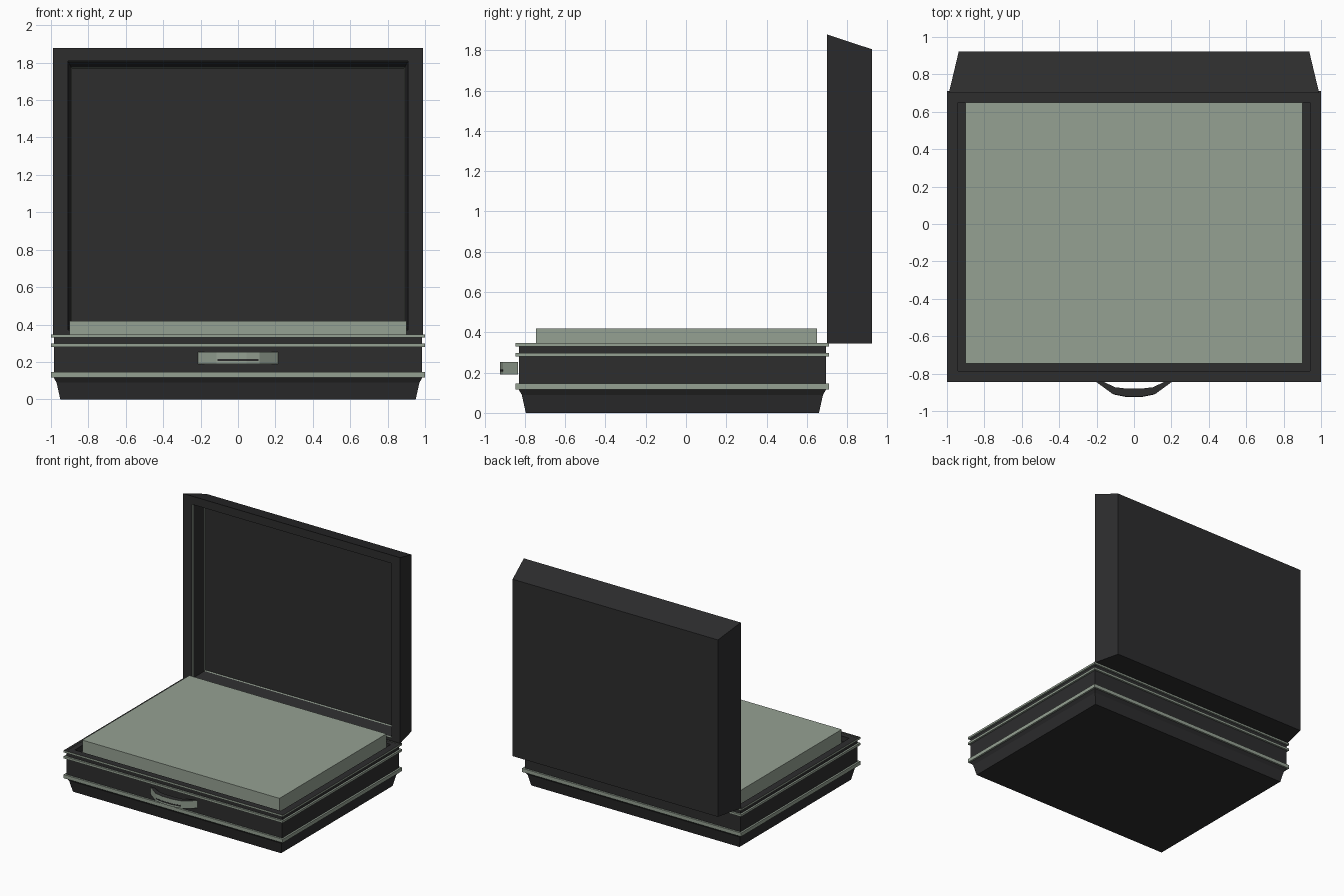
import bpy, bmesh, math

if "Cube" in bpy.data.objects:
    bpy.data.objects.remove(bpy.data.objects["Cube"])


def material(name, rgb):
    m = bpy.data.materials.new(name)
    m.diffuse_color = (*rgb, 1)
    m.use_nodes = True
    m.node_tree.nodes["Principled BSDF"].inputs["Base Color"].default_value = m.diffuse_color
    return m


DARK = material("black_leather", (0.026, 0.026, 0.027))
GREEN = material("sage_green", (0.30, 0.355, 0.29))


def loft(name, rings, bands=None, closed=False, first=DARK):
    """Skin equal-sized rings; bands lists the material index of each strip."""
    mesh = bpy.data.meshes.new(name)
    bm = bmesh.new()
    vs = [[bm.verts.new(p) for p in r] for r in rings]
    n, k = len(rings), len(rings[0])
    for i in range(n if closed else n - 1):
        a, b = vs[i], vs[(i + 1) % n]
        for j in range(k):
            f = bm.faces.new((a[j], a[(j + 1) % k], b[(j + 1) % k], b[j]))
            f.material_index = bands[i] if bands else 0
    if not closed:
        bm.faces.new(vs[0])
        bm.faces.new(vs[-1])
    bmesh.ops.recalc_face_normals(bm, faces=bm.faces)
    bm.to_mesh(mesh)
    bm.free()
    mesh.materials.append(first)
    mesh.materials.append(GREEN if first == DARK else DARK)
    ob = bpy.data.objects.new(name, mesh)
    bpy.context.collection.objects.link(ob)
    return ob


def flat(d, z):
    """Horizontal rectangle, inset d from the widest outline."""
    x, y0, y1 = 1 - d, -0.845 + d, 0.71 - d
    return [(-x, y0, z), (x, y0, z), (x, y1, z), (-x, y1, z)]


def upright(x, z0, z1, y):
    """Vertical rectangle facing the front."""
    return [(-x, y, z0), (x, y, z0), (x, y, z1), (-x, y, z1)]


# Tapered lower case with a recess in the top
loft("case_base", [flat(0.05, 0), flat(0.03, 0.09), flat(0.015, 0.115),
                   flat(0.015, 0.343), flat(0.06, 0.343), flat(0.06, 0.30)])

# Trim bands round the case; the top one has a dark upper face
for name, z0, z1, top in (("lower_trim", 0.117, 0.147, 1),
                          ("middle_trim", 0.28, 0.298, 1),
                          ("rim_trim", 0.33, 0.346, 0)):
    loft(name, [flat(0.02, z0), flat(0, z0), flat(0, z1), flat(0.02, z1)],
         [1, 1, top, 1], closed=True)

# Raised panel inside the case
panel = [[(-0.9, -0.745, z), (0.9, -0.745, z), (0.9, 0.65, z), (-0.9, 0.65, z)]
         for z in (0.28, 0.42)]
loft("inner_panel", panel, first=GREEN)

# Open lid: tapered shell, hollow front, thin green edging in the recess
loft("lid", [upright(0.937, 0.345, 1.805, 0.922),
             upright(0.99, 0.345, 1.878, 0.70),
             upright(0.91, 0.37, 1.81, 0.70),
             upright(0.908, 0.372, 1.806, 0.715),
             upright(0.892, 0.388, 1.774, 0.835),
             upright(0.89, 0.39, 1.77, 0.85)],
     [0, 0, 1, 0, 1])

# Curved carrying handle: green outside and inside, dark edges
path = [(-0.215, -0.835, -0.175), (-0.17, -0.868, -0.15), (-0.115, -0.908, -0.10),
        (-0.045, -0.922, -0.04)]
inner_y = [-0.835, -0.85, -0.873, -0.88]
half = [((xo, yo), (xi, yi)) for (xo, yo, xi), yi in zip(path, inner_y)]
full = half + [((-o[0], o[1]), (-i[0], i[1])) for o, i in reversed(half)]
handle = loft("handle", [[(*o, 0.19), (*o, 0.252), (*i, 0.252), (*i, 0.19)]
                         for o, i in full], first=GREEN)
for f in handle.data.polygons:
    if abs(f.normal.z) > 0.7:
        f.material_index = 1

# Dark grip line along the front of the handle
grip = [(-0.11, -0.911), (-0.045, -0.924), (0.045, -0.924), (0.11, -0.911)]
loft("handle_grip_line", [[(x, y, 0.205), (x, y, 0.215), (x, y + 0.008, 0.215),
                           (x, y + 0.008, 0.205)] for x, y in grip])
